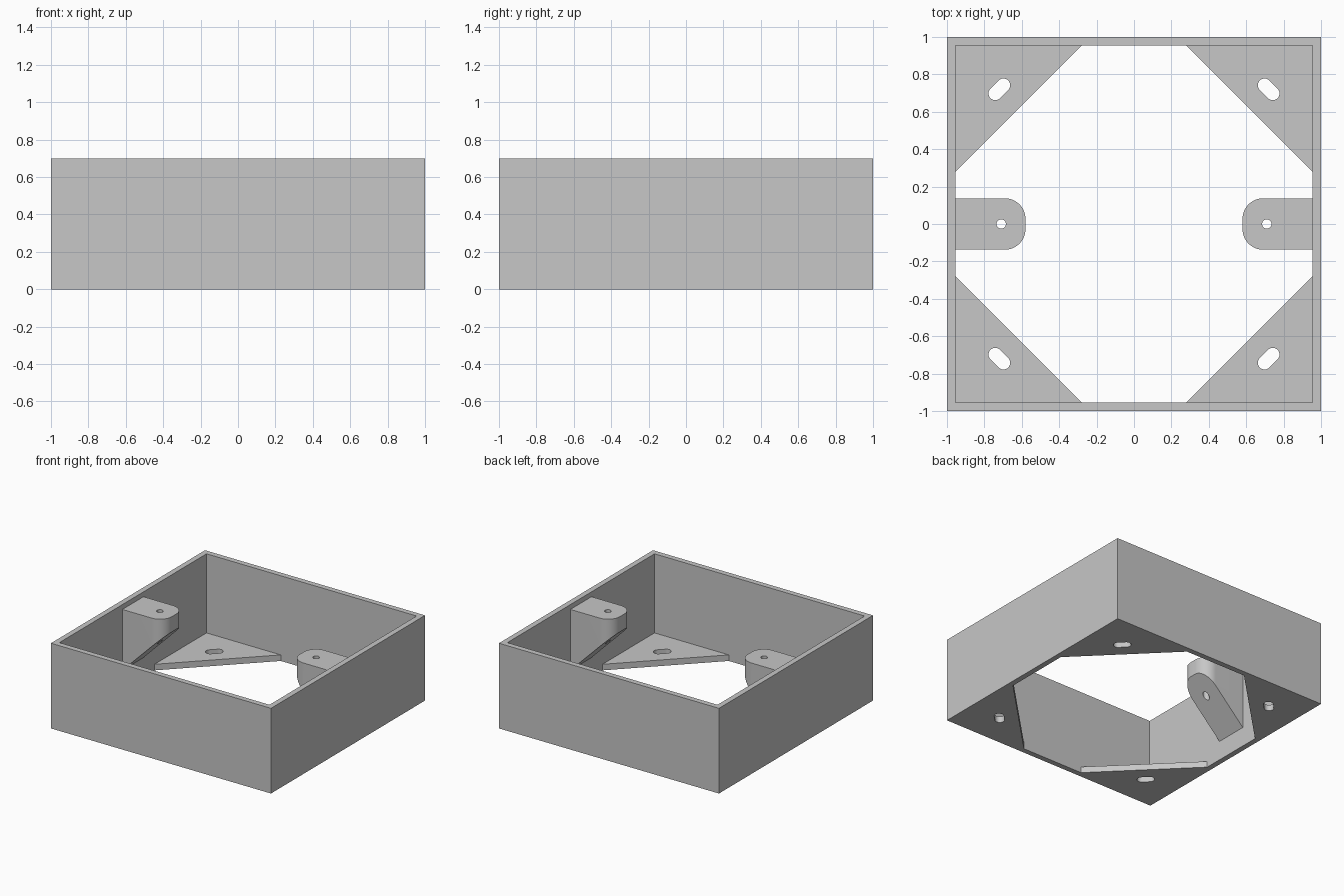
import bpy, bmesh
from math import sin, cos, pi, radians, hypot

if "Cube" in bpy.data.objects:
    bpy.data.objects.remove(bpy.data.objects["Cube"], do_unlink=True)

GREY = (0.57, 0.57, 0.57, 1)
mat = bpy.data.materials.new("plain grey")
mat.use_nodes = True
mat.diffuse_color = GREY
mat.node_tree.nodes["Principled BSDF"].inputs["Base Color"].default_value = GREY

HEIGHT, INNER = 0.70, 0.955


def arc(cx, cy, r, start, end, n=16):
    """Points along an arc, angles in degrees."""
    angles = [radians(start + (end - start) * i / n) for i in range(n + 1)]
    return [(cx + r * cos(a), cy + r * sin(a)) for a in angles]


def square(h):
    return [(-h, -h), (h, -h), (h, h), (-h, h)]


def extruded(name, loops, z0, z1, sx=1, sy=1, underside=None):
    """Extrude an outline with holes; underside(x) may reshape the bottom."""
    bm = bmesh.new()
    edges = []
    for loop in loops:
        vs = [bm.verts.new((x * sx, y * sy, z1)) for x, y in loop]
        edges += [bm.edges.new((vs[i - 1], vs[i])) for i in range(len(vs))]
    bmesh.ops.triangle_fill(bm, edges=edges, use_beauty=True, normal=(0, 0, 1))
    top = bm.faces[:]
    made = bmesh.ops.extrude_face_region(bm, geom=top, use_keep_orig=True)
    for v in made["geom"]:
        if isinstance(v, bmesh.types.BMVert):
            v.co.z = underside(abs(v.co.x)) if underside else z0
    bmesh.ops.recalc_face_normals(bm, faces=bm.faces[:])
    mesh = bpy.data.meshes.new(name)
    bm.to_mesh(mesh)
    bm.free()
    mesh.materials.append(mat)
    ob = bpy.data.objects.new(name, mesh)
    bpy.context.collection.objects.link(ob)
    bpy.ops.object.select_all(action="DESELECT")
    ob.select_set(True)
    bpy.context.view_layer.objects.active = ob
    bpy.ops.object.shade_smooth_by_angle(angle=radians(30))
    return ob


# Square wall, open at top and bottom
extruded("outer_wall", [square(1), square(INNER)], 0, HEIGHT)

# Corner plates, each with a diagonal slot
CUT, MID, D, R = 0.28, 0.72, 0.022, 0.036
corner = [(INNER, CUT), (INNER, INNER), (CUT, INNER)]
slot = arc(MID + D, MID - D, R, -135, 45) + arc(MID - D, MID + D, R, 45, 225)
for sx, side in ((1, "left"), (-1, "right")):
    for sy, end in ((1, "back"), (-1, "front")):
        extruded(f"corner_plate_{end}_{side}", [corner, slot], 0, 0.05, sx, sy)

# Rounded screw bosses with a 45 degree underside
HALF, TIP, ROUND = 0.137, 0.58, 0.11
boss = [(INNER, -HALF), (INNER, HALF)]
boss += arc(TIP + ROUND, HALF - ROUND, ROUND, 90, 180)
boss += arc(TIP + ROUND, ROUND - HALF, ROUND, 180, 270)
hole = arc(0.71, 0, 0.025, 0, 345, 23)
for sx, side in ((1, "left"), (-1, "right")):
    extruded(f"screw_boss_{side}", [boss, hole], 0, 0.66, sx,
             underside=lambda x: 0.16 + INNER - x)
